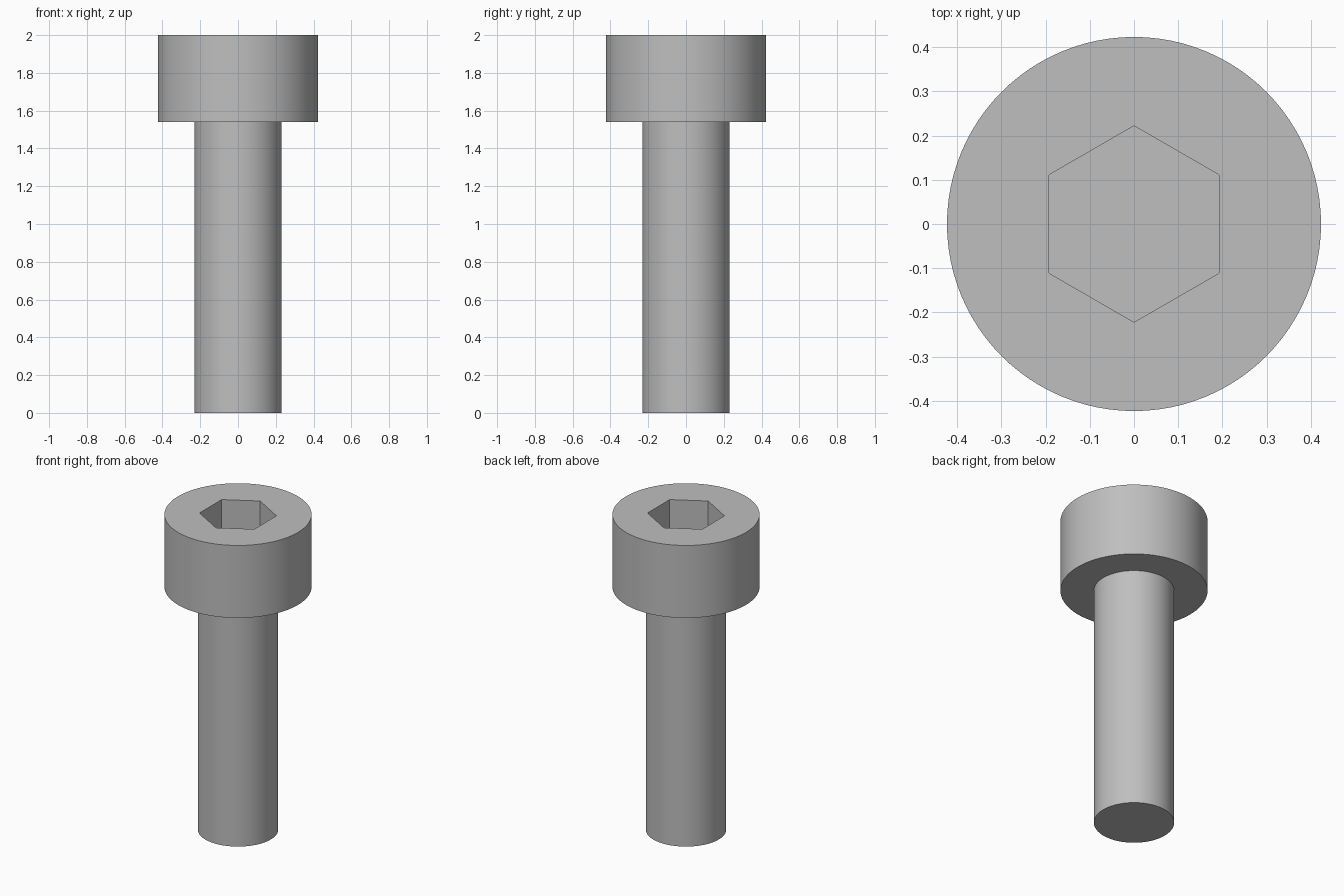
import bpy
import bmesh
import math
from mathutils import Matrix

SHAFT_R, HEAD_R = 0.231, 0.423
HEAD_BASE, TOP = 1.54, 2.0
SOCKET_R, SOCKET_DEPTH = 0.222, 0.22
SIDES = 96

cube = bpy.data.objects.get("Cube")
if cube:
    bpy.data.objects.remove(cube, do_unlink=True)

steel = bpy.data.materials.new("grey steel")
steel.use_nodes = True
steel.diffuse_color = (0.52, 0.52, 0.52, 1)
steel.node_tree.nodes["Principled BSDF"].inputs["Base Color"].default_value = steel.diffuse_color


def turned_solid(name, sides, rings, angle=0.0):
    """Closed solid through a list of (radius, height) rings."""
    bm = bmesh.new()
    loops = []
    for radius, z in rings:
        place = Matrix.Translation((0, 0, z)) @ Matrix.Rotation(angle, 4, "Z")
        loops.append(bmesh.ops.create_circle(bm, segments=sides, radius=radius, matrix=place)["verts"])
    for low, high in zip(loops, loops[1:]):
        for i in range(sides):
            j = (i + 1) % sides
            bm.faces.new((low[i], low[j], high[j], high[i]))
    bm.faces.new(loops[0])
    bm.faces.new(loops[-1])
    bmesh.ops.recalc_face_normals(bm, faces=bm.faces)
    mesh = bpy.data.meshes.new(name)
    bm.to_mesh(mesh)
    bm.free()
    mesh.materials.append(steel)
    obj = bpy.data.objects.new(name, mesh)
    bpy.context.collection.objects.link(obj)
    return obj


# Shaft and head as one stepped solid
bolt = turned_solid("bolt_shaft_and_head", SIDES,
                    [(SHAFT_R, 0), (SHAFT_R, HEAD_BASE), (HEAD_R, HEAD_BASE), (HEAD_R, TOP)])

# Hexagonal socket, points towards front and back
cutter = turned_solid("socket_cutter", 6,
                      [(SOCKET_R, TOP - SOCKET_DEPTH), (SOCKET_R, TOP + 0.1)])
cutter.hide_render = True
cut = bolt.modifiers.new("socket", "BOOLEAN")
cut.operation = "DIFFERENCE"
cut.solver = "EXACT"
cut.object = cutter

# Apply the cut, then smooth the round walls only
bpy.ops.object.select_all(action="DESELECT")
bpy.context.view_layer.objects.active = bolt
bolt.select_set(True)
bpy.ops.object.modifier_apply(modifier=cut.name)
bpy.data.objects.remove(cutter, do_unlink=True)
bpy.ops.object.shade_smooth_by_angle(angle=math.radians(30))
